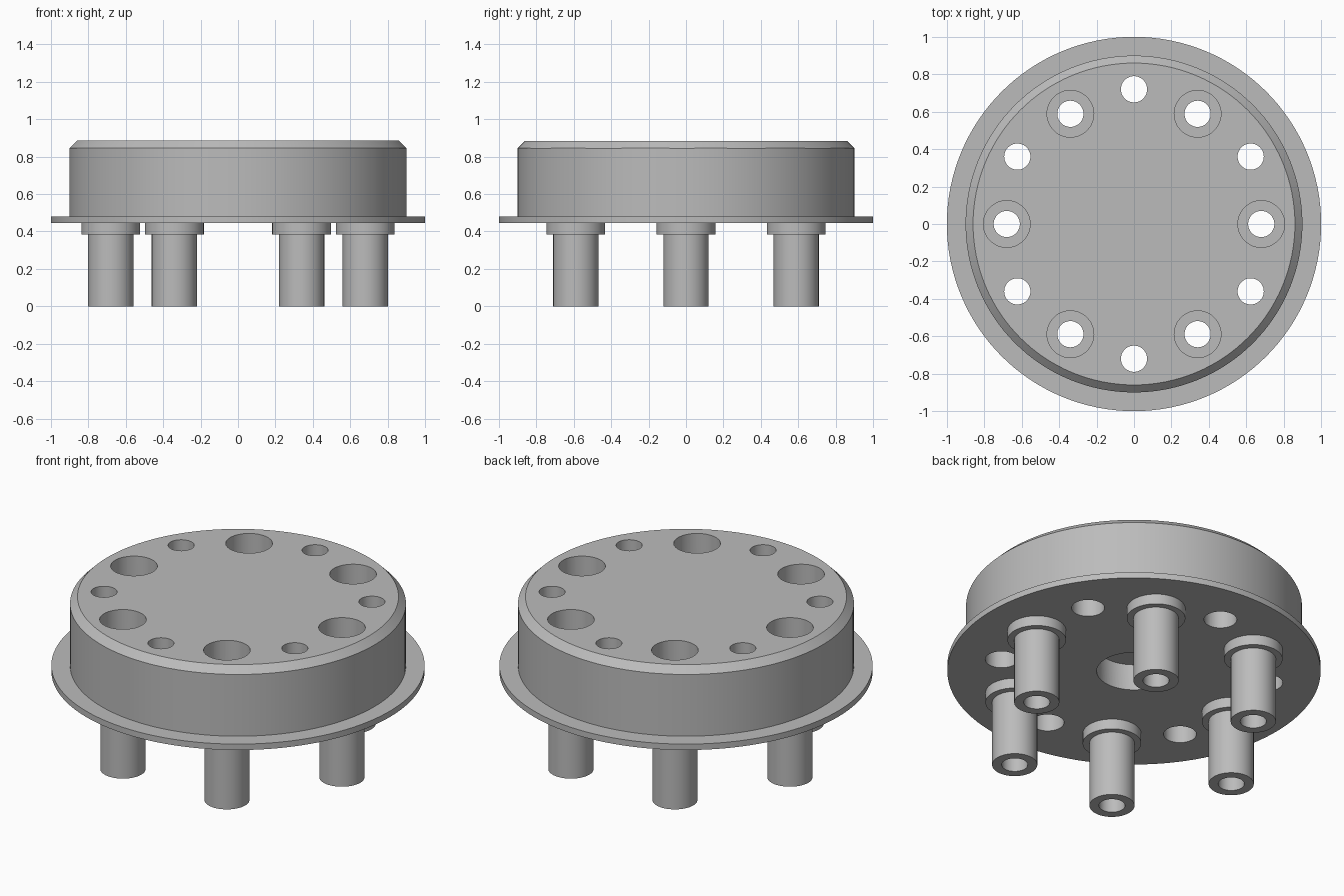
import bpy, bmesh, math
from mathutils import Matrix

if "Cube" in bpy.data.objects:
    bpy.data.objects.remove(bpy.data.objects["Cube"])

grey = bpy.data.materials.new("machined grey")
grey.use_nodes = True
colour = (0.5, 0.5, 0.5, 1)
grey.diffuse_color = colour
grey.node_tree.nodes["Principled BSDF"].inputs["Base Color"].default_value = colour


def lathe(bm, profile, steps, x=0, y=0):
    """Revolve an (r, z) profile about a vertical axis at x, y."""
    verts = [bm.verts.new((r, 0, z)) for r, z in profile]
    edges = [bm.edges.new(pair) for pair in zip(verts, verts[1:])]
    ret = bmesh.ops.spin(bm, geom=verts + edges, cent=(0, 0, 0), axis=(0, 0, 1),
                         angle=math.tau, steps=steps, use_merge=True)
    bm.verts.ensure_lookup_table()
    new = list({v for f in bm.faces for v in f.verts if not f.tag})
    bmesh.ops.translate(bm, verts=new, vec=(x, y, 0))
    for f in bm.faces:
        f.tag = True


def finish(name, bm):
    bmesh.ops.remove_doubles(bm, verts=bm.verts, dist=0.0001)
    bmesh.ops.recalc_face_normals(bm, faces=bm.faces)
    mesh = bpy.data.meshes.new(name)
    bm.to_mesh(mesh)
    bm.free()
    mesh.materials.append(grey)
    obj = bpy.data.objects.new(name, mesh)
    bpy.context.collection.objects.link(obj)
    return obj


def smooth(obj):
    bpy.ops.object.select_all(action='DESELECT')
    obj.select_set(True)
    bpy.context.view_layer.objects.active = obj
    bpy.ops.object.shade_smooth_by_angle(angle=math.radians(30))


def ring(radius, start):
    """Six evenly spaced positions on a circle."""
    for i in range(6):
        a = math.radians(start + 60 * i)
        yield radius * math.cos(a), radius * math.sin(a)


BASE, TOP = 0.445, 0.885
PIN_R, BOLT_R = 0.68, 0.72

# Chamfered drum with a thin flange
bm = bmesh.new()
lathe(bm, [(0, BASE), (1, BASE), (1, 0.48), (0.9, 0.48), (0.9, 0.845),
           (0.86, TOP), (0, TOP)], 128)
body = finish("flanged_body", bm)

# Cutters: counterbored pin sockets, bolt holes and the blind centre bore
bm = bmesh.new()
for x, y in ring(PIN_R, 0):
    lathe(bm, [(0, 0.3), (0.07, 0.3), (0.07, 0.46), (0.125, 0.46),
               (0.125, 1), (0, 1)], 48, x, y)
for x, y in ring(BOLT_R, 30):
    lathe(bm, [(0, 0.3), (0.088, 0.3), (0.088, 0.66), (0.07, 0.66),
               (0.07, 1), (0, 1)], 48, x, y)
lathe(bm, [(0, 0.3), (0.2, 0.3), (0.2, 0.6), (0, 0.6)], 64)
cutter = finish("hole_cutter", bm)

cut = body.modifiers.new("holes", 'BOOLEAN')
cut.operation = 'DIFFERENCE'
cut.solver = 'EXACT'
cut.object = cutter
bpy.context.view_layer.objects.active = body
body.select_set(True)
bpy.ops.object.modifier_apply(modifier=cut.name)
bpy.data.objects.remove(cutter)
smooth(body)

# Hollow pins with collars under the flange
for i, (x, y) in enumerate(ring(PIN_R, 0)):
    bm = bmesh.new()
    lathe(bm, [(0.07, BASE), (0.07, 0), (0.121, 0), (0.121, 0.385),
               (0.157, 0.385), (0.157, BASE), (0.07, BASE)], 48)
    pin = finish(f"hollow_pin_{i + 1}", bm)
    pin.location = (x, y, 0)
    smooth(pin)
